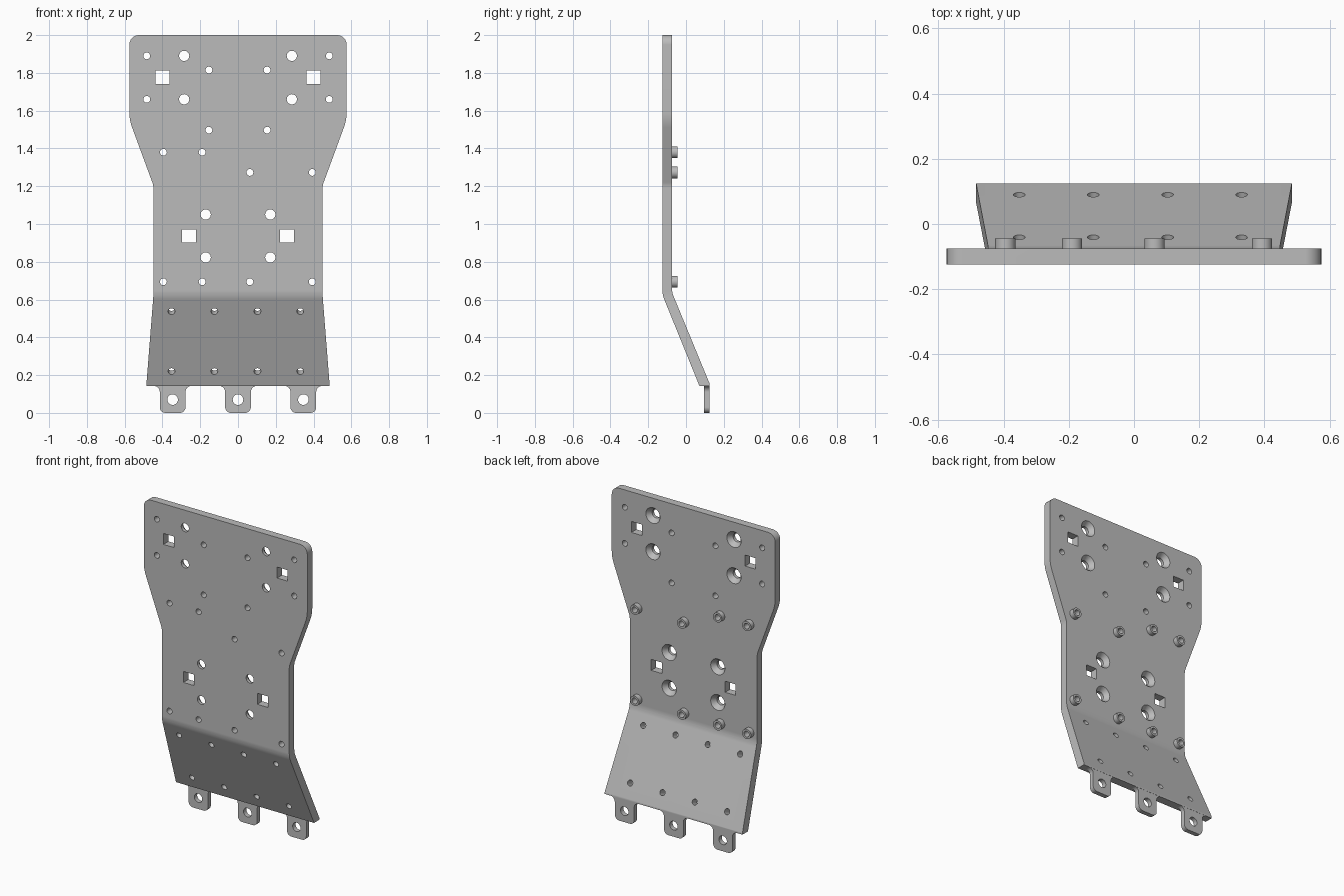
import bpy, bmesh, math
from mathutils import Vector, Matrix

cube = bpy.data.objects.get("Cube")
if cube:
    bpy.data.objects.remove(cube)

grey = bpy.data.materials.new("plain grey")
grey.use_nodes = True
grey.diffuse_color = (0.5, 0.5, 0.5, 1)
grey.node_tree.nodes["Principled BSDF"].inputs["Base Color"].default_value = (0.5, 0.5, 0.5, 1)

FRONT, BACK = -0.125, -0.075
TO_BACK = Matrix.Rotation(-math.pi / 2, 4, "X")   # local z points to +y


def rounded(corners, steps=6):
    """Polygon from (u, v, tangent length) corners, with circular fillets."""
    pts, n = [], len(corners)
    for i, (u, v, t) in enumerate(corners):
        p = Vector((u, v))
        if not t:
            pts.append(p)
            continue
        da = (Vector(corners[i - 1][:2]) - p).normalized()
        db = (Vector(corners[(i + 1) % n][:2]) - p).normalized()
        w = math.sin(da.angle(db) / 2)
        for k in range(steps + 1):
            s = k / steps
            a, m, b = (1 - s) ** 2, 2 * w * s * (1 - s), s * s
            pts.append(((p + da * t) * a + p * m + (p + db * t) * b) / (a + m + b))
    return pts


def prism(bm, start, end):
    """Closed prism between two matching loops."""
    a = [bm.verts.new(p) for p in start]
    b = [bm.verts.new(p) for p in end]
    bm.faces.new(a)
    bm.faces.new(b)
    for i in range(len(a)):
        bm.faces.new((a[i - 1], a[i], b[i], b[i - 1]))


def lathe(bm, sections, matrix, closed=False, sides=32):
    """Revolve (radius, height) sections; capped, or a closed ring."""
    rings = [[bm.verts.new(matrix @ Vector((r * math.cos(a), r * math.sin(a), h)))
              for a in (2 * math.pi * i / sides for i in range(sides))]
             for r, h in sections]
    pairs = list(zip(rings, rings[1:]))
    if closed:
        pairs.append((rings[-1], rings[0]))
    else:
        bm.faces.new(rings[0])
        bm.faces.new(rings[-1])
    for lo, hi in pairs:
        for i in range(sides):
            bm.faces.new((lo[i - 1], lo[i], hi[i], hi[i - 1]))


def make(name, bm):
    bmesh.ops.recalc_face_normals(bm, faces=bm.faces)
    mesh = bpy.data.meshes.new(name)
    bm.to_mesh(mesh)
    bm.free()
    mesh.materials.append(grey)
    obj = bpy.data.objects.new(name, mesh)
    bpy.context.collection.objects.link(obj)
    return obj


def activate(obj):
    bpy.ops.object.select_all(action="DESELECT")
    obj.select_set(True)
    bpy.context.view_layer.objects.active = obj


def boolean(obj, cutter, operation):
    mod = obj.modifiers.new(operation.lower(), "BOOLEAN")
    mod.operation, mod.solver, mod.object = operation, "EXACT", cutter
    activate(obj)
    bpy.ops.object.modifier_apply(modifier=mod.name)
    bpy.data.objects.remove(cutter)


def smooth(obj):
    activate(obj)
    bpy.ops.object.shade_smooth_by_angle(angle=math.radians(30))
    mod = obj.modifiers.new("flat face normals", "WEIGHTED_NORMAL")
    mod.keep_sharp = True


# Plate: bent side profile swept across x, trimmed to the front outline
side = rounded([(FRONT, 2, 0), (FRONT, 0.625, 0.025), (0.071, 0.143, 0),
                (0.125, 0.143, 0), (0.125, 0.155, 0), (BACK, 0.64, 0.025), (BACK, 2, 0)])
bm = bmesh.new()
prism(bm, [(-0.7, p.x, p.y) for p in side], [(0.7, p.x, p.y) for p in side])
plate = make("bent_plate", bm)

half = [(0.575, 2, 0.05), (0.575, 1.55, 0.04), (0.448, 1.205, 0.015),
        (0.448, 0.62, 0.02), (0.485, 0.15, 0), (0.485, 0.1, 0)]
outline = rounded(half + [(-x, z, t) for x, z, t in reversed(half)])
bm = bmesh.new()
prism(bm, [(p.x, -0.3, p.y) for p in outline], [(p.x, 0.3, p.y) for p in outline])
boolean(plate, make("outline_cutter", bm), "INTERSECT")

# Holes through the upright part
standoffs = [(x, z) for x, top in ((-0.395, 1.38), (-0.19, 1.38), (0.063, 1.273), (0.393, 1.273))
             for z in (top, 0.694)]
small = standoffs + [(s * x, z) for s in (-1, 1)
                     for x, z in ((0.483, 1.89), (0.483, 1.66), (0.154, 1.815), (0.154, 1.497))]
large = [(s * x, z) for s in (-1, 1)
         for x, z in ((0.285, 1.89), (0.285, 1.66), (0.171, 1.05), (0.171, 0.823))]
square = [(s * x, z) for s in (-1, 1) for x, z in ((0.4, 1.777), (0.26, 0.937))]


def at(x, z, y):
    return Matrix.Translation((x, y, z)) @ TO_BACK


cut = bmesh.new()
for x, z in small:
    lathe(cut, [(0.018, -0.02), (0.018, 0.07)], at(x, z, FRONT))
for x, z in large:   # countersunk from the back
    lathe(cut, [(0.027, -0.02), (0.027, 0.02), (0.05, 0.05), (0.05, 0.07)], at(x, z, FRONT))
for x, z in square:
    bmesh.ops.create_cube(cut, size=1, matrix=Matrix.Translation((x, -0.1, z))
                          @ Matrix.Diagonal((0.074, 0.2, 0.07, 1)))

# Holes square to the sloped skirt
tilt = Matrix.Rotation(math.atan(0.408), 4, "X")
for x in (-0.352, -0.125, 0.103, 0.33):
    for z in (0.537, 0.22):
        y = FRONT + (0.625 - z) * 0.408
        m = Matrix.Translation((x, y, z)) @ tilt @ TO_BACK
        lathe(cut, [(0.018, -0.02), (0.018, 0.08)], m)
boolean(plate, make("hole_cutter", cut), "DIFFERENCE")
smooth(plate)

# Standoffs on the back
bm = bmesh.new()
for x, z in standoffs:
    lathe(bm, [(0.031, -0.001), (0.031, 0.031), (0.018, 0.031), (0.018, -0.001)],
          at(x, z, BACK), closed=True)
smooth(make("standoffs", bm))

# Mounting tabs with filleted roots and one hole each
tab = rounded([(-0.102, 0.148, 0), (-0.102, 0.143, 0), (-0.068, 0.143, 0.032), (-0.068, 0, 0.03),
               (0.068, 0, 0.03), (0.068, 0.143, 0.032), (0.102, 0.143, 0), (0.102, 0.148, 0)])
for name, x in (("right", -0.346), ("middle", 0), ("left", 0.346)):
    bm = bmesh.new()
    prism(bm, [(x + p.x, 0.095, p.y) for p in tab], [(x + p.x, 0.124, p.y) for p in tab])
    obj = make(name + "_tab", bm)
    cut = bmesh.new()
    lathe(cut, [(0.028, -0.05), (0.028, 0.05)], at(x, 0.07, 0.11))
    boolean(obj, make("tab_cutter", cut), "DIFFERENCE")
    smooth(obj)
